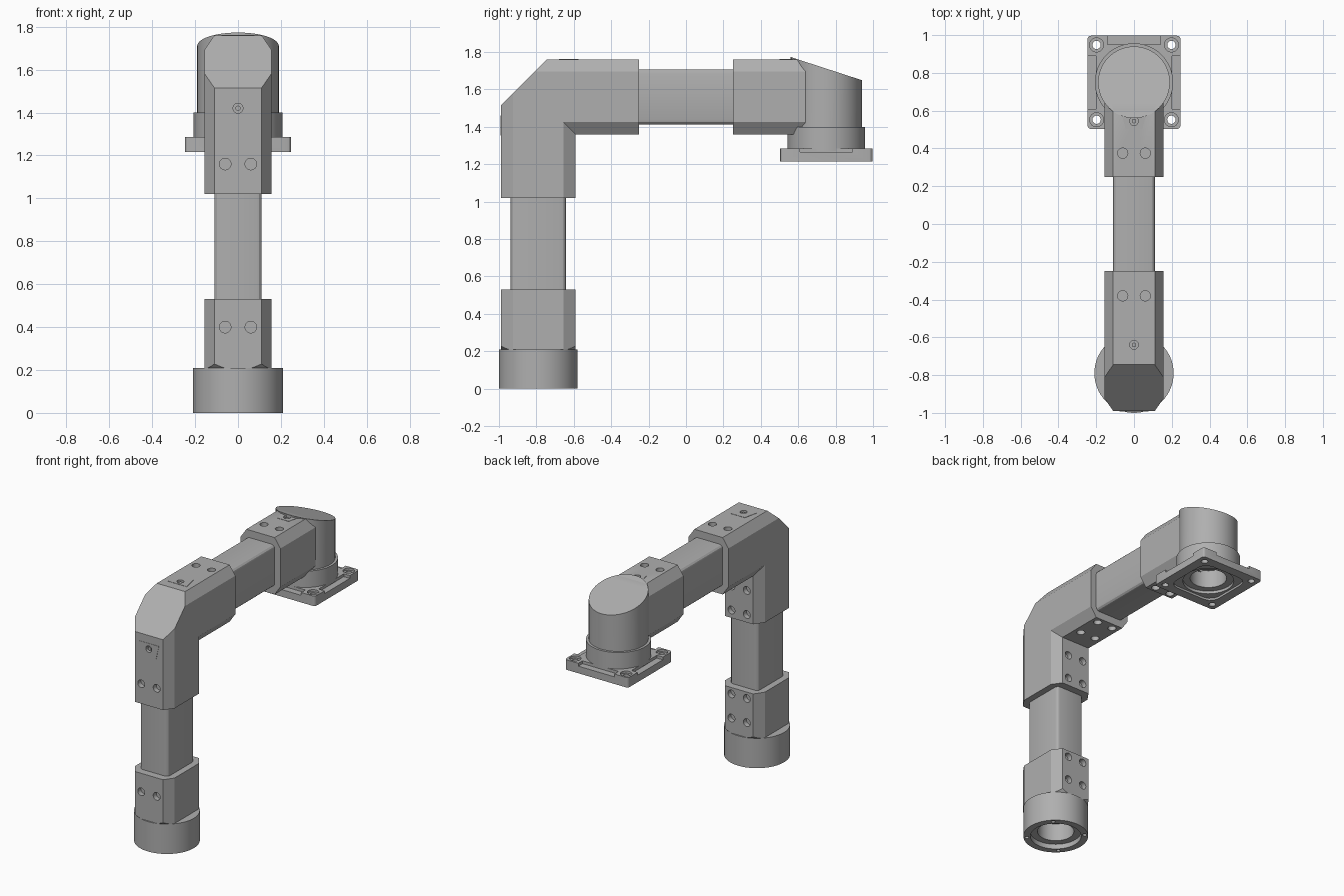
import bpy, bmesh, math
from mathutils import Vector, Matrix

old = bpy.data.objects.get("Cube")
if old:
    bpy.data.objects.remove(old)

grey = bpy.data.materials.new("machined_grey")
grey.use_nodes = True
grey.diffuse_color = (0.43, 0.43, 0.43, 1)
grey.node_tree.nodes["Principled BSDF"].inputs["Base Color"].default_value = grey.diffuse_color

BASE_Y, ARM_Z, HEAD_Y = -0.79, 1.56, 0.75
parts = []


def finish(name, bm, keep=True):
    bmesh.ops.recalc_face_normals(bm, faces=bm.faces)
    mesh = bpy.data.meshes.new(name)
    bm.to_mesh(mesh)
    bm.free()
    mesh.materials.append(grey)
    obj = bpy.data.objects.new(name, mesh)
    bpy.context.collection.objects.link(obj)
    if keep:
        parts.append(obj)
    return obj


def rod(name, centre, r, length, axis="Z", r2=None, sides=64, keep=True):
    turn = Vector((0, 0, 1)).rotation_difference(
        Vector([float(axis == a) for a in "XYZ"])).to_matrix().to_4x4()
    bm = bmesh.new()
    bmesh.ops.create_cone(bm, cap_ends=True, segments=sides, radius1=r,
                          radius2=r if r2 is None else r2, depth=length,
                          matrix=Matrix.Translation(centre) @ turn)
    return finish(name, bm, keep)


def box(name, centre, size, bevel=0, axis=None, segments=3, keep=True):
    bm = bmesh.new()
    bmesh.ops.create_cube(bm, size=1)
    bmesh.ops.scale(bm, vec=size, verts=bm.verts)
    if bevel:
        edges = [e for e in bm.edges
                 if abs((e.verts[0].co - e.verts[1].co)["XYZ".index(axis)]) > 1e-4]
        bmesh.ops.bevel(bm, geom=edges, offset=bevel, segments=segments,
                        profile=0.5, affect="EDGES")
    bmesh.ops.translate(bm, vec=centre, verts=bm.verts)
    return finish(name, bm, keep)


def loft(name, stations, outline, cut=None):
    """Skin an outline through stations that map (u, v) to a point."""
    bm = bmesh.new()
    rings = [[bm.verts.new(s(u, v)) for u, v in outline] for s in stations]
    n = len(outline)
    for a, b in zip(rings, rings[1:]):
        for i in range(n):
            j = (i + 1) % n
            bm.faces.new((a[i], a[j], b[j], b[i]))
    bm.faces.new(rings[0])
    bm.faces.new(rings[-1])
    if cut:
        slice_off(bm, *cut)
    return finish(name, bm)


def slice_off(bm, point, normal):
    geom = bm.verts[:] + bm.edges[:] + bm.faces[:]
    res = bmesh.ops.bisect_plane(bm, geom=geom, plane_co=point, plane_no=normal,
                                 clear_outer=True)
    edges = [g for g in res["geom_cut"] if isinstance(g, bmesh.types.BMEdge)]
    bmesh.ops.holes_fill(bm, edges=edges)


def carve(objs, cutter, operation="DIFFERENCE"):
    for obj in objs:
        mod = obj.modifiers.new("carve", "BOOLEAN")
        mod.operation, mod.solver, mod.object = operation, "EXACT", cutter
        bpy.context.view_layer.objects.active = obj
        bpy.ops.object.modifier_apply(modifier=mod.name)
    bpy.data.objects.remove(cutter)


# Eight-sided section shared by all sockets
quarter = [(0.155, 0.135), (0.11, 0.2)]
octagon = (quarter + [(-u, v) for u, v in reversed(quarter)]
           + [(-u, -v) for u, v in quarter] + [(u, -v) for u, v in reversed(quarter)])


def upright(z):
    return lambda u, v: (u, BASE_Y - v, z)


def level(y):
    return lambda u, v: (u, y, ARM_Z + v)


# Base, lower socket, elbow
base = rod("base_collar", (0, BASE_Y, 0.105), 0.21, 0.21)
lower = loft("lower_socket", [upright(0.205), upright(0.53)], octagon)
carve([lower], rod("flare", (0, BASE_Y, 0.4), 0.2, 0.4, r2=0.6, keep=False), "INTERSECT")
elbow = loft("elbow", [upright(1.02), lambda u, v: (u, BASE_Y - v, ARM_Z + v), level(-0.25)],
             octagon, ((0, -0.99, 1.515), (0, -1, 1)))

# Tubes
box("upright_tube", (0, BASE_Y, 0.775), (0.22, 0.295, 0.57), 0.025, "Z")
box("level_tube", (0, 0, ARM_Z), (0.22, 0.57, 0.295), 0.025, "Y")

# Head with sloping top
slope = ((0, 0.6, 1.76), (0, 0.11, 0.338))
socket = loft("head_socket", [level(0.25), level(0.64)], octagon, slope)
bm = bmesh.new()
bmesh.ops.create_cone(bm, cap_ends=True, segments=64, radius1=0.19, radius2=0.19, depth=0.5,
                      matrix=Matrix.Translation((0, HEAD_Y, 1.64)))
slice_off(bm, *slope)
finish("head_drum", bm)
ring = rod("head_ring", (0, HEAD_Y, 1.335), 0.207, 0.13)

# Mounting flange with side ledges, corner holes and a square pocket below
flange = box("mounting_flange", (0, HEAD_Y, 1.25), (0.494, 0.494, 0.07), 0.02, "Z")
for s in (-1, 1):
    carve([flange], box("ledge", (s * 0.235, HEAD_Y, 1.29), (0.07, 0.28, 0.05), keep=False))
    carve([flange], box("ledge", (0, HEAD_Y + s * 0.235, 1.29), (0.28, 0.07, 0.05), keep=False))
    for t in (-1, 1):
        spot = (s * 0.198, HEAD_Y + t * 0.198, 1.29)
        carve([flange], rod("bore", spot, 0.037, 0.04, sides=32, keep=False))
        carve([flange], rod("bore", spot, 0.022, 0.3, sides=32, keep=False))
carve([flange], box("pocket", (0, HEAD_Y, 1.215), (0.36, 0.36, 0.03), 0.07, "Z", keep=False))


# Stepped round openings under the base and the flange
def opening(objs, y, z):
    carve(objs, rod("recess", (0, y, z), 0.165, 0.07, keep=False))
    carve(objs, rod("bore", (0, y, z), 0.118, 0.32, keep=False))


opening([base], BASE_Y, 0)
opening([flange, ring], HEAD_Y, 1.215)
for k in range(4):
    a = math.radians(45 + 90 * k)
    spot = (0.188 * math.cos(a), BASE_Y + 0.188 * math.sin(a), 0)
    carve([base], rod("screw_hole", spot, 0.013, 0.04, sides=20, keep=False))

# Bolt holes: one pair on the outer face, two pairs on the inner face
for obj, axis, at in ((lower, "Y", 0.4), (elbow, "Y", 1.16),
                      (elbow, "Z", -0.38), (socket, "Z", 0.375)):
    for v, shift in ((0.2, 0), (-0.2, 0.085), (-0.2, -0.085)):
        for x in (-0.06, 0.06):
            d = at + shift
            spot = (x, BASE_Y - v, d) if axis == "Y" else (x, d, ARM_Z + v)
            carve([obj], rod("bolt_hole", spot, 0.027, 0.07, axis, sides=32, keep=False))

# Cover plates with a recessed screw
for name, obj, axis, at, flip in (("front_cover", elbow, "Y", 1.42, 1),
                                  ("top_cover", elbow, "Z", -0.64, 1),
                                  ("head_cover", socket, "Z", 0.545, 1)):
    side = -1 if name == "top_cover" else 1
    shape = [(-0.055, -0.065), (0.055, -0.065), (0.078, 0.04), (-0.078, 0.04)]
    if name == "top_cover":
        shape = [(u, -v) for u, v in shape]
    if name == "head_cover":
        shape = [(u * 0.8, v * 0.7) for u, v in shape]

    def layer(h):
        if axis == "Y":
            return lambda u, v: (u, BASE_Y - 0.2 - h, at + v)
        return lambda u, v: (u, at + v, ARM_Z + 0.2 + h)
    plate = loft(name, [layer(-0.004), layer(0.002)], shape)
    carve([obj, plate], rod("sink", layer(0)(0, 0), 0.023, 0.05, axis, sides=32, keep=False))
    rod(name + "_screw", layer(-0.018)(0, 0), 0.012, 0.025, axis, sides=24)

# Crisp edges, smooth curves
bpy.ops.object.select_all(action="DESELECT")
for obj in parts:
    obj.select_set(True)
bpy.context.view_layer.objects.active = base
bpy.ops.object.shade_smooth_by_angle(angle=math.radians(25))
